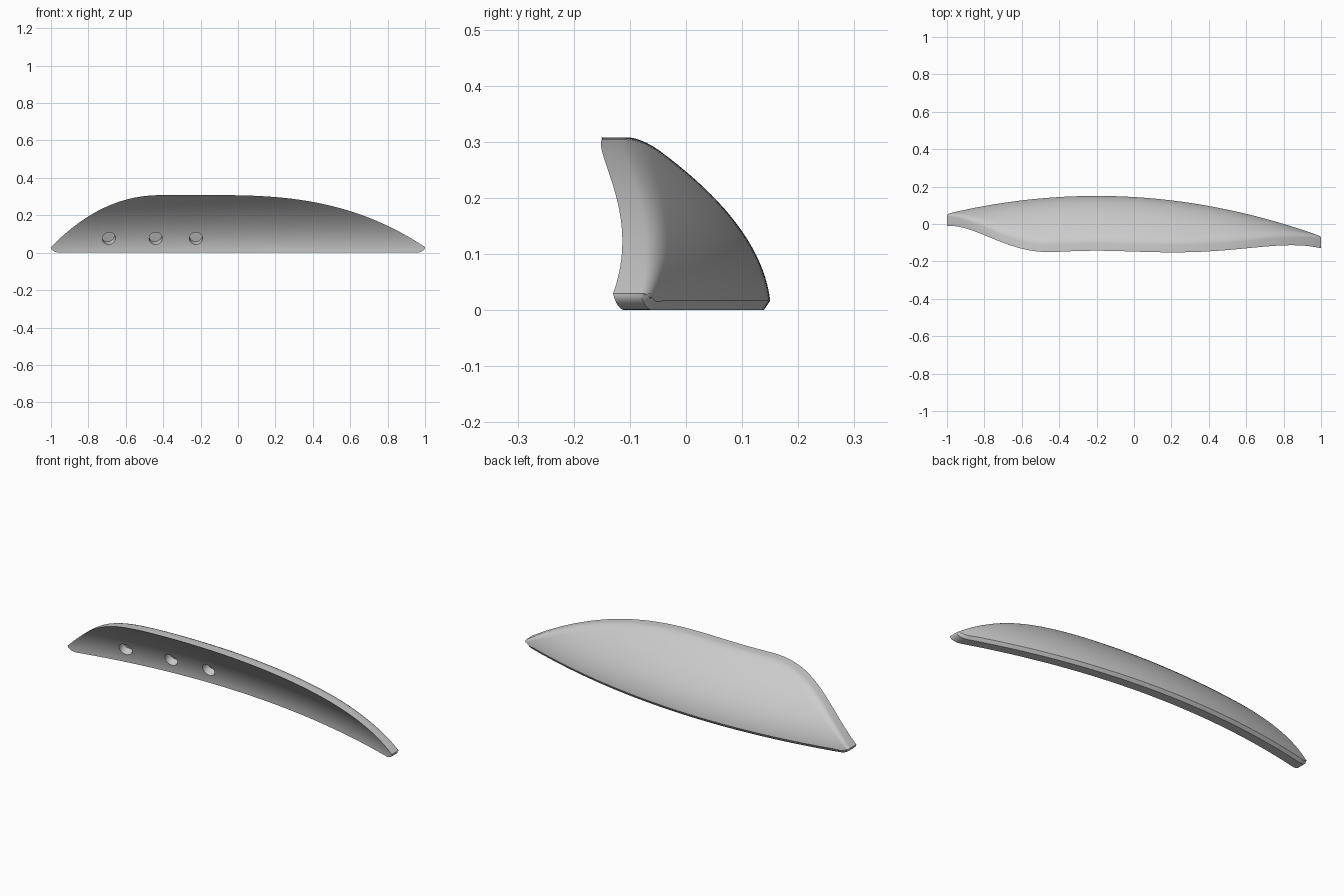
import bpy, bmesh, math
from mathutils import Vector

if "Cube" in bpy.data.objects:
    bpy.data.objects.remove(bpy.data.objects["Cube"], do_unlink=True)

COLUMNS, ROWS, STEPS = 96, 20, 6
THICK, HEIGHT, TIP = 0.062, 0.308, 0.03

grey = bpy.data.materials.new("light_grey")
grey.use_nodes = True
colour = (0.6, 0.6, 0.6, 1)
grey.diffuse_color = colour
grey.node_tree.nodes["Principled BSDF"].inputs["Base Color"].default_value = colour


def back_y(x, z):
    """Outer face: bowed along its length and curling forward with height."""
    s = z - 0.018
    return 0.15 - 0.15 * (x + 0.2) ** 2 - 0.126 * s - 2.31 * s * s


def upper(x):
    """Height of the top edge."""
    if x < -0.4:
        fall = ((-0.4 - x) / 0.6) ** 2.2
    else:
        fall = (max(0, x + 0.15) / 1.15) ** 2.75
    return HEIGHT - (HEIGHT - TIP) * fall


def lower(x):
    """Flat bottom edge with rounded end corners."""
    e = max(0, (abs(x) - 0.95) / 0.05)
    return TIP * (1 - math.sqrt(max(0, 1 - e * e)))


# Outline loop: along the top, then back along the bottom
xs = [-math.cos(math.pi * i / COLUMNS) for i in range(COLUMNS + 1)]
outline = [Vector((x, upper(x))) for x in xs]
outline += [Vector((x, lower(x))) for x in reversed(xs[1:-1])]
count = len(outline)


def inward(i):
    t = (outline[(i + 1) % count] - outline[i - 1]).normalized()
    return Vector((t.y, -t.x))


bm = bmesh.new()


def ring(step):
    """One outline ring; step 0 is the front edge, the rest round the back edge."""
    verts = []
    for i, p in enumerate(outline):
        depth, inset = 0, 0
        if step > 0:
            f = (step - 1) / (STEPS - 1)
            if i <= COLUMNS:                       # rounded top edge
                a = f * math.pi / 2
                r = 0.012 + 0.01 * min(1, (1 - abs(p.x)) / 0.15)
                depth = THICK - r + r * math.sin(a)
                inset = r * (1 - math.cos(a))
            else:                                  # straight bottom chamfer
                r = 0.013
                depth = THICK - r + r * f
                inset = 0.017 * f * min(1, 0.7 + (1 - abs(p.x)) * 4)
        q = p + inward(i) * inset
        verts.append(bm.verts.new((q.x, back_y(q.x, q.y) - THICK + depth, q.y)))
    return verts


def cap(loop, offset):
    """Curved grid spanning the top and bottom halves of a ring."""
    lines = []
    for i in range(1, COLUMNS):
        a, b = loop[i], loop[count - i]
        line = [a]
        for j in range(1, ROWS):
            c = a.co.lerp(b.co, j / ROWS)
            line.append(bm.verts.new((c.x, back_y(c.x, c.z) + offset, c.z)))
        lines.append(line + [b])
    for l, m in zip(lines, lines[1:]):
        for j in range(ROWS):
            bm.faces.new((l[j], m[j], m[j + 1], l[j + 1]))
    for tip, line in ((loop[0], lines[0]), (loop[COLUMNS], lines[-1])):
        for j in range(ROWS):
            bm.faces.new((tip, line[j], line[j + 1]))


# Curved blade: front face, rim and back face
rings = [ring(s) for s in range(STEPS + 1)]
for a, b in zip(rings, rings[1:]):
    for i in range(count):
        k = (i + 1) % count
        bm.faces.new((a[i], a[k], b[k], b[i]))
cap(rings[0], -THICK)
cap(rings[-1], 0)
bmesh.ops.recalc_face_normals(bm, faces=bm.faces[:])
mesh = bpy.data.meshes.new("curved_blade")
bm.to_mesh(mesh)
bm.free()
mesh.materials.append(grey)
blade = bpy.data.objects.new("curved_blade", mesh)
bpy.context.collection.objects.link(blade)

# Three blind screw holes sunk square to the front face
for x in (-0.69, -0.44, -0.225):
    z, sink = 0.077, 0.04
    normal = Vector((-0.3 * (x + 0.2), -1, -0.39)).normalized()
    centre = Vector((x, back_y(x, z) - THICK, z))
    bpy.ops.mesh.primitive_cylinder_add(
        vertices=32, radius=0.035, depth=2 * sink, location=centre,
        rotation=normal.to_track_quat('Z', 'Y').to_euler())
    cutter = bpy.context.object
    cutter.name = "hole_cutter"
    cutter.hide_render = True
    cutter.data.materials.append(grey)
    bpy.context.view_layer.objects.active = blade
    mod = blade.modifiers.new("screw_hole", 'BOOLEAN')
    mod.operation = 'DIFFERENCE'
    mod.solver = 'EXACT'
    mod.object = cutter
    bpy.ops.object.modifier_apply(modifier=mod.name)
    bpy.data.objects.remove(cutter, do_unlink=True)

bpy.ops.object.select_all(action='DESELECT')
blade.select_set(True)
bpy.context.view_layer.objects.active = blade
bpy.ops.object.shade_smooth_by_angle(angle=math.radians(30))
